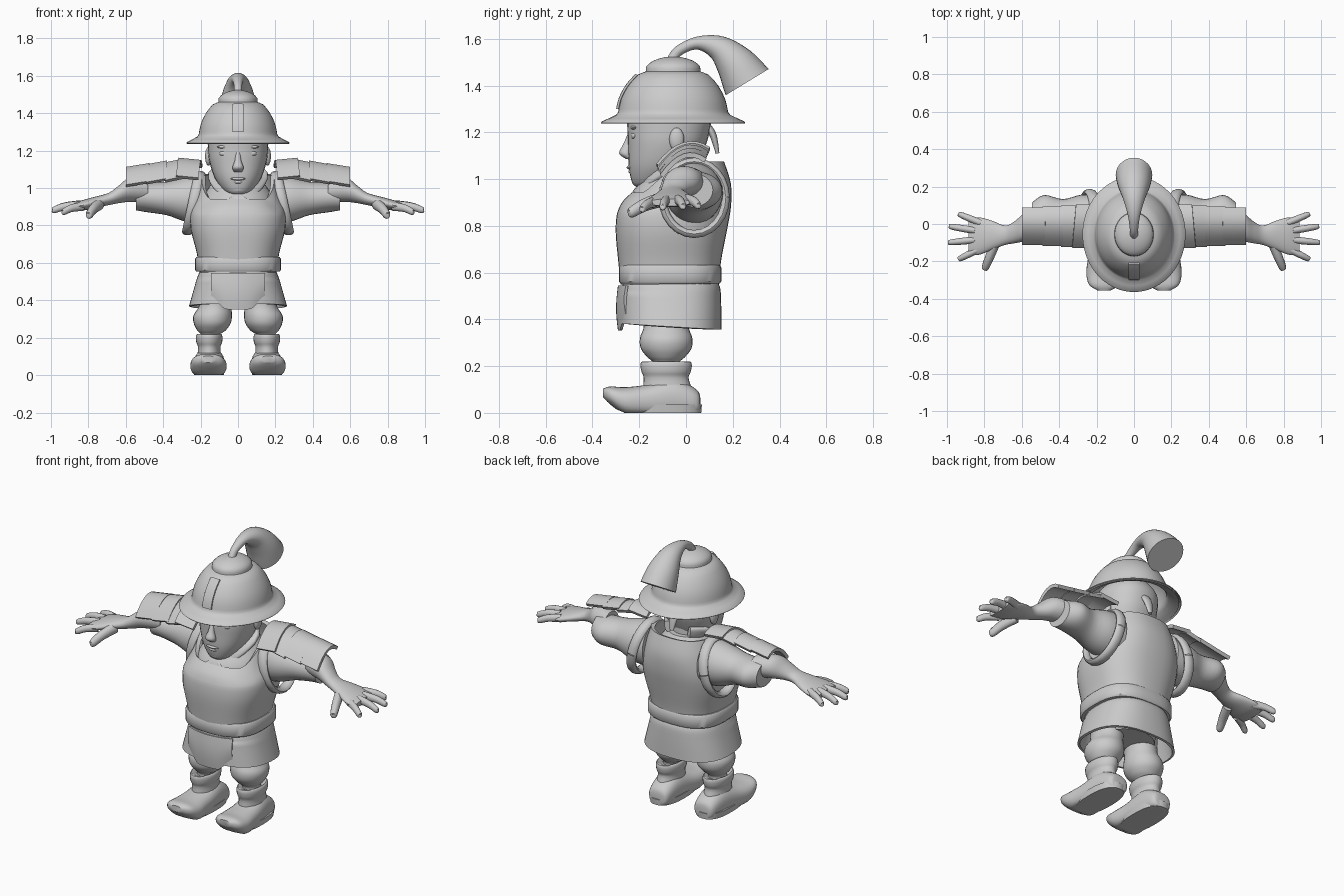
import bpy
import bmesh
import math
from mathutils import Vector

X, Y, Z = Vector((1, 0, 0)), Vector((0, 1, 0)), Vector((0, 0, 1))

if "Cube" in bpy.data.objects:
    bpy.data.objects.remove(bpy.data.objects["Cube"])

# One plain clay grey for everything
grey = bpy.data.materials.new("clay_grey")
grey.use_nodes = True
GREY_VALUE = (0.6, 0.6, 0.6, 1)
grey.diffuse_color = GREY_VALUE
grey.node_tree.nodes["Principled BSDF"].inputs["Base Color"].default_value = GREY_VALUE


def finish(name, bm, mirror=False, thick=0):
    """Turn a bmesh into a shaded object, optionally a shell or mirrored."""
    bmesh.ops.recalc_face_normals(bm, faces=bm.faces)
    if thick:
        bmesh.ops.solidify(bm, geom=bm.faces[:], thickness=thick)
        bmesh.ops.recalc_face_normals(bm, faces=bm.faces)
    for face in bm.faces:
        face.smooth = True
    for edge in bm.edges:
        edge.smooth = len(edge.link_faces) == 2 and edge.calc_face_angle(0) < 0.7
    mesh = bpy.data.meshes.new(name)
    bm.to_mesh(mesh)
    bm.free()
    mesh.materials.append(grey)
    obj = bpy.data.objects.new(name, mesh)
    bpy.context.collection.objects.link(obj)
    if mirror:
        obj.modifiers.new("Mirror", "MIRROR").use_mirror_merge = False
    return obj


def refine(stations, steps):
    """Catmull-Rom interpolation between stations."""
    pts = [Vector(s) for s in stations]
    out = []
    for i in range(len(pts) - 1):
        p, q, r, s = pts[max(i - 1, 0)], pts[i], pts[i + 1], pts[min(i + 2, len(pts) - 1)]
        for k in range(steps):
            t = k / steps
            out.append(q + (r - p) * (t / 2) + (p * 2 - q * 5 + r * 4 - s) * (t * t / 2)
                       + (q * 3 - p - r * 3 + s) * (t ** 3 / 2))
    return out + [pts[-1]]


def loft(name, stations, axis=None, ref=X, n=28, power=2, steps=4, cap=True,
         shape=None, **options):
    """Skin rings (x, y, z, half width, half depth) along an axis or a path."""
    rings = refine(stations, steps)
    bm = bmesh.new()
    rows = []
    for i, ring in enumerate(rings):
        centre = Vector(ring[:3])
        ahead, behind = rings[min(i + 1, len(rings) - 1)], rings[max(i - 1, 0)]
        t = axis or (Vector(ahead[:3]) - Vector(behind[:3])).normalized()
        u = (ref - t * ref.dot(t)).normalized()
        v = t.cross(u)
        row = []
        for k in range(n):
            angle = math.tau * k / n
            c, s = math.cos(angle), math.sin(angle)
            c = math.copysign(abs(c) ** (2 / power), c)
            s = math.copysign(abs(s) ** (2 / power), s)
            co = centre + u * (c * max(ring[3], 0.001)) + v * (s * max(ring[4], 0.001))
            row.append(bm.verts.new(shape(co) if shape else co))
        rows.append(row)
    for low, high in zip(rows, rows[1:]):
        for k in range(n):
            j = (k + 1) % n
            bm.faces.new((low[k], low[j], high[j], high[k]))
    if cap:
        bm.faces.new(rows[0])
        bm.faces.new(rows[-1])
    return finish(name, bm, **options)


def sheet(name, cols, rows, place, **options):
    """Grid surface from a placement rule on the unit square."""
    bm = bmesh.new()
    grid = [[bm.verts.new(place(i / cols, j / rows)) for j in range(rows + 1)]
            for i in range(cols + 1)]
    for i in range(cols):
        for j in range(rows):
            bm.faces.new((grid[i][j], grid[i + 1][j], grid[i + 1][j + 1], grid[i][j + 1]))
    return finish(name, bm, **options)


def blob(name, centre, size, mirror=False):
    """Small ellipsoid."""
    bm = bmesh.new()
    bmesh.ops.create_uvsphere(bm, u_segments=16, v_segments=10, radius=1)
    for v in bm.verts:
        v.co = Vector(centre) + Vector(a * b for a, b in zip(v.co, size))
    finish(name, bm, mirror)


# Helmet: brim, dome and stepped crown, slightly longer front to back
profile = [(.273, 1.237), (.272, 1.247), (.218, 1.275), (.208, 1.3), (.198, 1.345),
           (.172, 1.4), (.135, 1.447), (.105, 1.46), (.103, 1.482), (.075, 1.507),
           (.03, 1.522), (0, 1.525)]
loft("helmet", [(0, -.055, z, r, r * 1.12) for r, z in profile], Z, n=48, steps=2,
     cap=False, thick=.012)
loft("helmet_front_strip", [(0, -.06 - r * 1.12, z, .03, .006) for r, z in profile[3:7]],
     power=6, steps=3)

# Plume curling backwards from the crown
loft("plume", [(0, -.06, 1.51, .022, .022), (0, -.03, 1.55, .022, .022),
               (0, .05, 1.582, .034, .028), (0, .14, 1.56, .06, .055),
               (0, .21, 1.495, .086, .085), (0, .262, 1.415, .098, .108)], steps=5)

# Head, face and hair
loft("head", [(0, -.17, .965, .035, .04), (0, -.14, .985, .075, .09), (0, -.105, 1.05, .122, .14),
              (0, -.085, 1.13, .15, .163), (0, -.075, 1.2, .16, .175),
              (0, -.07, 1.29, .155, .175), (0, -.06, 1.38, .09, .1)], Z, power=2.2)
loft("neck", [(0, -.03, .9, .1, .1), (0, -.03, 1.12, .085, .09)], Z)
loft("nose", [(0, -.235, 1.2, .012, .012), (0, -.25, 1.15, .017, .018),
              (0, -.258, 1.11, .03, .028), (0, -.24, 1.085, .02, .015)], Z)
blob("upper_lip", (0, -.238, 1.05), (.04, .016, .009))
blob("lower_lip", (0, -.231, 1.033), (.032, .016, .01))
blob("chin", (0, -.205, .995), (.045, .028, .026))
blob("eye", (.068, -.22, 1.185), (.032, .016, .016), True)
blob("eyebrow", (.07, -.222, 1.22), (.042, .016, .009), True)
blob("ear", (.158, -.04, 1.17), (.018, .032, .05), True)
loft("hair_tail", [(0, .08, 1.24, .03, .015), (0, .115, 1.19, .028, .015),
                   (0, .135, 1.11, .012, .008)])


# Body armour with a scooped front neckline
def scoop(co):
    front = min(max((-co.y - .03) / .15, 0), 1)
    co.z -= .13 * front * max(0, (co.z - .85) / .22)
    return co


loft("breastplate", [(0, -.07, .55, .205, .21), (0, -.07, .65, .22, .22),
                     (0, -.063, .78, .252, .238), (0, -.05, .88, .252, .242),
                     (0, -.04, .98, .222, .232), (0, -.035, 1.075, .195, .198)],
     Z, power=2.5, n=40, cap=False, thick=.022, shape=scoop)
loft("robe_body", [(0, -.07, .4, .16, .15), (0, -.06, .7, .19, .18), (0, -.045, .9, .2, .2),
                   (0, -.03, .99, .165, .165), (0, -.02, 1.06, .11, .11)], Z)
for side, label in ((1, "left"), (-1, "right")):
    loft(label + "_collar", [(side * .07, .07, 1.09, .018, .03), (side * .125, -.03, 1.07, .018, .035),
                             (side * .085, -.15, 1.0, .016, .035),
                             (side * -.035, -.225, .91, .015, .035)], ref=Y, power=3)

# Armhole rims leaning inwards at the top
loops = [math.tau * k / 24 for k in range(25)]
loft("armhole_rim", [(.237 - .033 * math.sin(a), .035 + .135 * math.cos(a),
                      .92 + .155 * math.sin(a), .03, .018) for a in loops],
     n=10, steps=1, cap=False, mirror=True)

# Belt, skirt and front flap
loft("belt", [(0, -.068, .553, .222, .212), (0, -.068, .562, .229, .219),
              (0, -.068, .622, .229, .219), (0, -.068, .632, .222, .212)],
     Z, power=2.7, n=40, steps=1)
loft("skirt", [(0, -.065, .56, .2, .2), (0, -.065, .53, .215, .212), (0, -.065, .46, .235, .216),
               (0, -.066, .365, .262, .218)], Z, power=2.5, n=40, cap=False, thick=.014,
     shape=lambda co: co - Z * (.06 * co.y * (co.z < .5)))


def flap_point(u, v):
    x = .29 * (u - .5)
    bottom = .352 + .07 * max(0, (abs(x) - .07) / .075)
    return Vector((x, -.291 + 1.6 * x * x - .008 * math.sin(math.pi * v), .545 + (bottom - .545) * v))


sheet("front_flap", 16, 8, flap_point, thick=.012)

# Baggy trousers and boots
loft("trouser_leg", [(.11, -.085, .5, .09, .11), (.12, -.085, .38, .085, .095),
                     (.135, -.085, .32, .103, .112), (.138, -.085, .275, .098, .108),
                     (.142, -.085, .238, .075, .08), (.148, -.085, .215, .05, .055),
                     (.15, -.085, .18, .05, .055)], Z, mirror=True)
loft("boot_shaft", [(.155, -.08, .03, .075, .115), (.154, -.08, .1, .064, .105),
                    (.154, -.085, .15, .06, .096), (.154, -.085, .175, .069, .105),
                    (.154, -.085, .205, .071, .11), (.154, -.085, .22, .062, .1),
                    (.154, -.085, .2, .045, .06)], Z, steps=3, mirror=True)


def flat_sole(co):
    co.z = max(co.z, max(0, (-.26 - co.y) * .4))
    return co


loft("boot_foot", [(.15, .062, .035, .03, .025), (.15, .045, .045, .062, .055),
                   (.152, -.05, .06, .078, .085), (.156, -.17, .05, .088, .07),
                   (.158, -.26, .05, .097, .06), (.16, -.325, .075, .08, .038),
                   (.16, -.355, .085, .035, .018)], Y, power=2.4, mirror=True, shape=flat_sole)
loft("boot_welt", [(.155, -.1, .0, .08, .165), (.155, -.1, .035, .085, .168)],
     Z, power=2.5, mirror=True)

# Sleeves, forearms and hands
loft("sleeve", [(.18, .035, .94, .12, .135), (.28, .035, .94, .122, .12), (.38, .035, .945, .098, .09),
                (.48, .05, .95, .105, .08), (.545, .03, .953, .085, .072)], X, ref=Y, mirror=True)
loft("forearm", [(.48, .02, .985, .07, .062), (.58, -.015, .99, .075, .064),
                 (.64, -.045, .965, .058, .046), (.69, -.06, .942, .052, .033),
                 (.76, -.06, .925, .078, .03), (.83, -.065, .908, .1, .028),
                 (.885, -.07, .9, .09, .016)], X, ref=Y, mirror=True)
fingers = {"little_finger": ((.82, .005, .912), (.94, .055, .885)),
           "ring_finger": ((.85, -.035, .91), (.99, -.012, .882)),
           "middle_finger": ((.85, -.085, .908), (.995, -.1, .88)),
           "index_finger": ((.83, -.135, .902), (.94, -.19, .87)),
           "thumb": ((.74, -.1, .915), (.8, -.245, .852))}
for name, (root, tip) in fingers.items():
    root, tip = Vector(root), Vector(tip)
    fat = .032 if name == "thumb" else .024
    middle = root.lerp(tip, .55) + Z * .008
    loft(name, [(*root, fat, fat * .8), (*middle, fat * .85, fat * .75),
                (*root.lerp(tip, .93), fat * .7, fat * .6), (*tip, fat * .3, fat * .3)],
         ref=Z, n=12, mirror=True)

# Overlapping shoulder plates stepping down the arm
plates = [(.19, .31, 1.165), (.295, .39, 1.172), (.38, .49, 1.162), (.475, .6, 1.148)]
for number, (inner, outer, top) in enumerate(plates):
    def plate_point(u, v):
        t = 2 * v - 1
        lean = .012 if number == 0 else -.02
        return Vector((inner + (outer - inner) * u + .02 * (number == 0) * (1 - v),
                       -.012 + (.115 - .005 * number) * t,
                       top - .02 + lean * u - .055 * t * t + .035 * t))
    sheet("shoulder_plate_" + "abcd"[number], 2, 8, plate_point, mirror=True, thick=.02)
